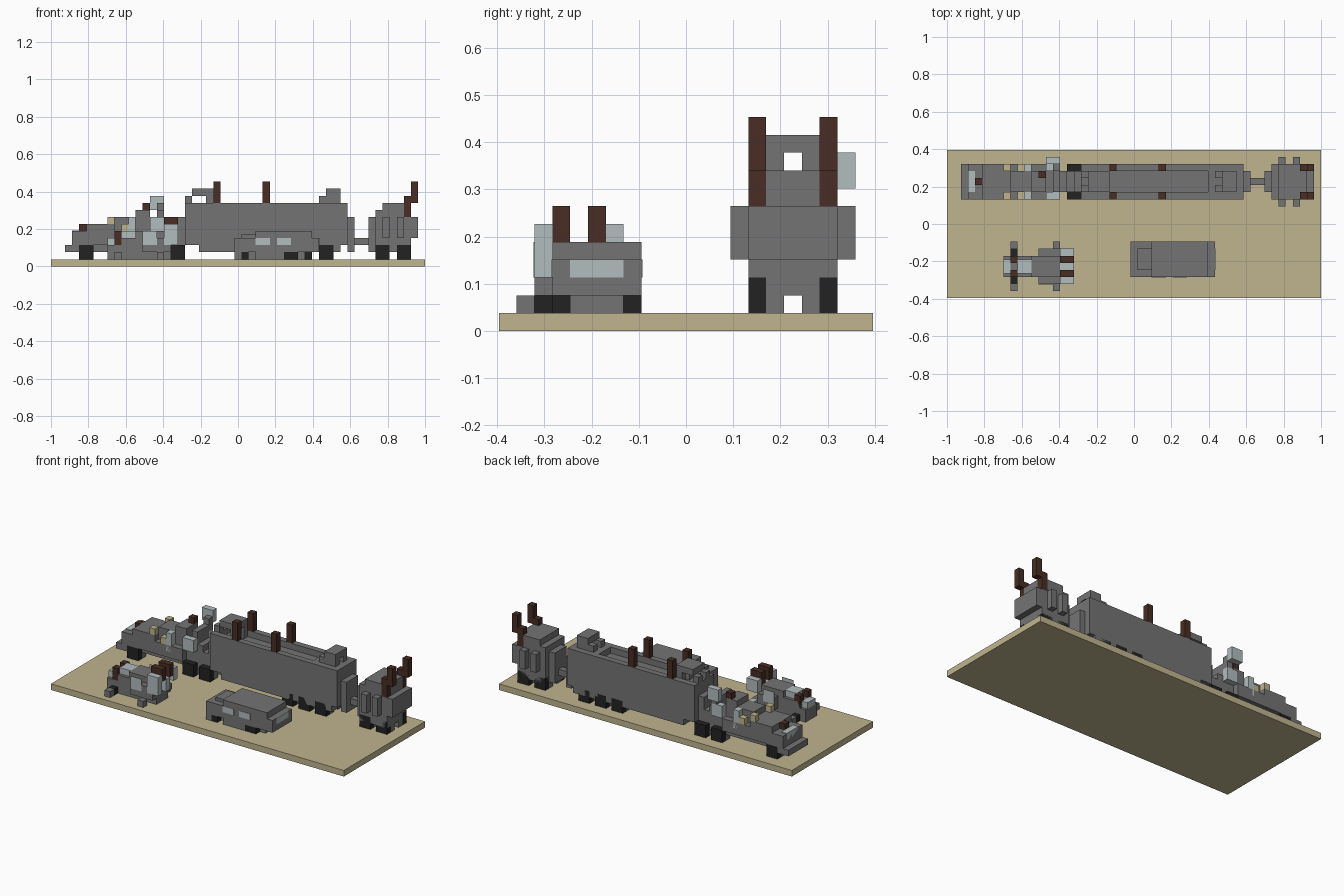
import bpy
import bmesh
from mathutils import Vector

# remove the default cube
default_cube = bpy.data.objects.get("Cube")
if default_cube:
    bpy.data.objects.remove(default_cube, do_unlink=True)

# everything sits on a grid of equal blocks
LENGTH, WIDTH = 53, 21
UNIT = 2 / LENGTH
ROAD_CENTRE = 16.5
WALKER_CENTRE = 4.5
CAR_CENTRE = 5.5


def make_material(name, red, green, blue):
    material = bpy.data.materials.new(name)
    material.use_nodes = True
    colour = (red, green, blue, 1)
    material.diffuse_color = colour
    shader = material.node_tree.nodes["Principled BSDF"]
    shader.inputs["Base Color"].default_value = colour
    shader.inputs["Roughness"].default_value = 0.8
    return material


grey = make_material("body grey", 0.175, 0.175, 0.175)
sand = make_material("sand", 0.53, 0.46, 0.28)
brown = make_material("dark brown", 0.065, 0.027, 0.018)
black = make_material("tyre black", 0.016, 0.016, 0.016)
light = make_material("pale glass", 0.45, 0.51, 0.52)


def block(name, material, x, y, z):
    """One box; x, y and z are (start, end) in grid blocks."""
    low = Vector((x[0], y[0], z[0]))
    high = Vector((x[1], y[1], z[1]))
    offset = Vector((LENGTH / 2, WIDTH / 2, 0))
    mesh = bpy.data.meshes.new(name)
    bm = bmesh.new()
    bmesh.ops.create_cube(bm, size=1)
    for vert in bm.verts:
        place = (low + high) / 2 + vert.co * (high - low)
        vert.co = (place - offset) * UNIT
    bm.to_mesh(mesh)
    bm.free()
    mesh.materials.append(material)
    part = bpy.data.objects.new(name, mesh)
    bpy.context.collection.objects.link(part)
    return part


def centred(name, material, x, width, z, centre=ROAD_CENTRE):
    """A box centred across its vehicle."""
    return block(name, material, x, (centre - width / 2, centre + width / 2), z)


def pair(name, material, x, inner, z, centre=ROAD_CENTRE, thick=1):
    """Two boxes mirrored across the vehicle, starting inner from its centre."""
    block(name + "_left", material, x, (centre + inner, centre + inner + thick), z)
    block(name + "_right", material, x, (centre - inner - thick, centre - inner), z)


block("ground_slab", sand, (0, LENGTH), (0, WIDTH), (0, 1))

# truck wheels with axle mounts
for start in (4, 14, 17, 32, 35, 38, 46, 49):
    pair("truck_wheel", black, (start, start + 2), 1.5, (1, 3))
    pair("axle_mount", grey, (start, start + 2), 0.5, (1, 3))

# tractor: nose, cab and narrow rear deck
centred("bumper", grey, (2, 4), 5, (2, 3))
centred("nose", grey, (3, 9), 5, (3, 5))
centred("hood", grey, (5, 9), 5, (5, 6))
centred("chassis", grey, (4, 19), 3, (2, 4))
centred("front_window", light, (3, 4), 3, (4, 5.1))
centred("nose_post", brown, (4, 5), 1, (5, 6))
pair("mirror_lamp", sand, (8, 9), 1.5, (6, 7))
centred("cab", grey, (9, 14), 3, (4, 7))
centred("cab_roof", grey, (12, 14), 3, (7, 8))
pair("cab_step", grey, (9, 14), 1.5, (3, 5))
pair("cab_window", light, (11, 12), 1.5, (4, 7))
pair("cab_lamp", sand, (10, 11), 1.5, (5, 6))
block("cab_post", brown, (13, 14), (17, 18), (8, 9))
centred("deck", grey, (14, 17), 3, (3, 6))
centred("deck_tower", grey, (15, 16), 3, (6, 8))
pair("deck_lamp", light, (14, 16), 1.5, (5, 7))
block("side_panel", light, (14, 16), (19, 20), (8, 10))
block("panel_arm", grey, (15, 16), (18, 19), (7, 9))
centred("coupling", grey, (16, 19), 3, (4, 5))

# long trailer with a sunken roof
centred("trailer_front", grey, (18, 19), 3, (3, 7))
centred("trailer_body", grey, (19, 42), 5, (3, 8))
centred("trailer_floor", grey, (21, 41), 5, (2, 3))
pair("trailer_rail", grey, (19, 42), 1.5, (8, 9))
centred("trailer_roof_front", grey, (19, 20), 3, (8, 9))
centred("trailer_roof_rear", grey, (37, 42), 3, (8, 9))
centred("trailer_back", grey, (42, 43), 3, (2, 7))
pair("front_arch_post", grey, (22, 23), 0.5, (8, 10))
pair("front_arch_foot", grey, (19, 20), 0.5, (9, 10))
centred("front_arch_roof", grey, (20, 23), 3, (10, 11))
pair("rear_arch_side", grey, (38, 41), 0.5, (9, 10))
centred("rear_arch_roof", grey, (39, 41), 3, (10, 11))
for start in (23, 30):
    pair("trailer_post", brown, (start, start + 1), 1.5, (9, 12))

# rear unit with side fins and stacks
centred("tow_bar", grey, (43, 45), 1, (3, 4))
centred("rear_unit_nose", grey, (45, 46), 3, (2, 7))
centred("rear_unit_body", grey, (46, 51), 5, (3, 7))
centred("rear_unit_floor", grey, (46, 51), 5, (2, 3))
centred("rear_unit_shoulder", grey, (46, 50), 5, (7, 8))
centred("rear_unit_top", grey, (47, 50), 5, (8, 9))
centred("rear_unit_spine", grey, (50, 51), 3, (7, 9))
centred("rear_unit_back", grey, (51, 52), 5, (4, 7))
for start in (47, 49):
    pair("side_fin", grey, (start, start + 1), 2.5, (4, 7))
pair("lower_stack", brown, (50, 51), 1.5, (7, 10))
pair("upper_stack", brown, (51, 52), 1.5, (9, 12))

# small open buggy
C = WALKER_CENTRE
centred("buggy_floor", grey, (8, 17), 3, (1, 3), C)
centred("buggy_nose", light, (8, 9), 2, (3, 4), C)
pair("buggy_wheel", black, (9, 10), 1.5, (1, 2), C)
pair("buggy_foot", grey, (9, 10), 2.5, (1, 2), C)
pair("buggy_nose_post", brown, (9, 10), 0.5, (3, 5), C)
centred("buggy_hood", grey, (9, 12), 3, (3, 4), C)
centred("buggy_screen", light, (10, 12), 2, (4, 5), C)
centred("buggy_body", grey, (12, 16), 3, (3, 5), C)
pair("buggy_side", grey, (13, 16), 1.5, (2, 4), C)
pair("buggy_side_window", light, (13, 15), 2.45, (3, 5), C, 0.1)
pair("buggy_rear_foot", grey, (15, 16), 2.5, (1, 2), C)
block("tall_tail_panel", light, (16, 18), (2, 3), (3, 6))
block("middle_tail_panel", light, (16, 18), (4, 5), (3, 5))
block("upper_tail_panel", light, (16, 18), (6, 7), (4, 6))
pair("buggy_tail", grey, (16, 17), 1.5, (2, 3), C)
for start in (3, 5):
    block("tail_post", brown, (16, 18), (start, start + 1), (5, 7))

# parked car
C = CAR_CENTRE
centred("car_body", grey, (26, 38), 5, (2, 4), C)
centred("car_roof", grey, (29, 37), 5, (4, 5), C)
centred("car_hood", grey, (27, 29), 3, (4, 4.5), C)
centred("car_front_skirt", grey, (26, 27), 5, (1, 2), C)
centred("car_middle_skirt", grey, (29, 33), 5, (1, 2), C)
centred("car_underside", grey, (27, 36), 3, (1, 2), C)
pair("car_front_wheel", black, (27, 28), 1.5, (1, 2), C)
pair("car_rear_wheel", black, (33, 35), 1.5, (1, 2), C)
for start in (29, 32):
    pair("car_side_window", light, (start, start + 2), 2.45, (3, 4), C, 0.1)
block("car_rear_window", light, (37.95, 38.05), (4, 7), (3, 4))
